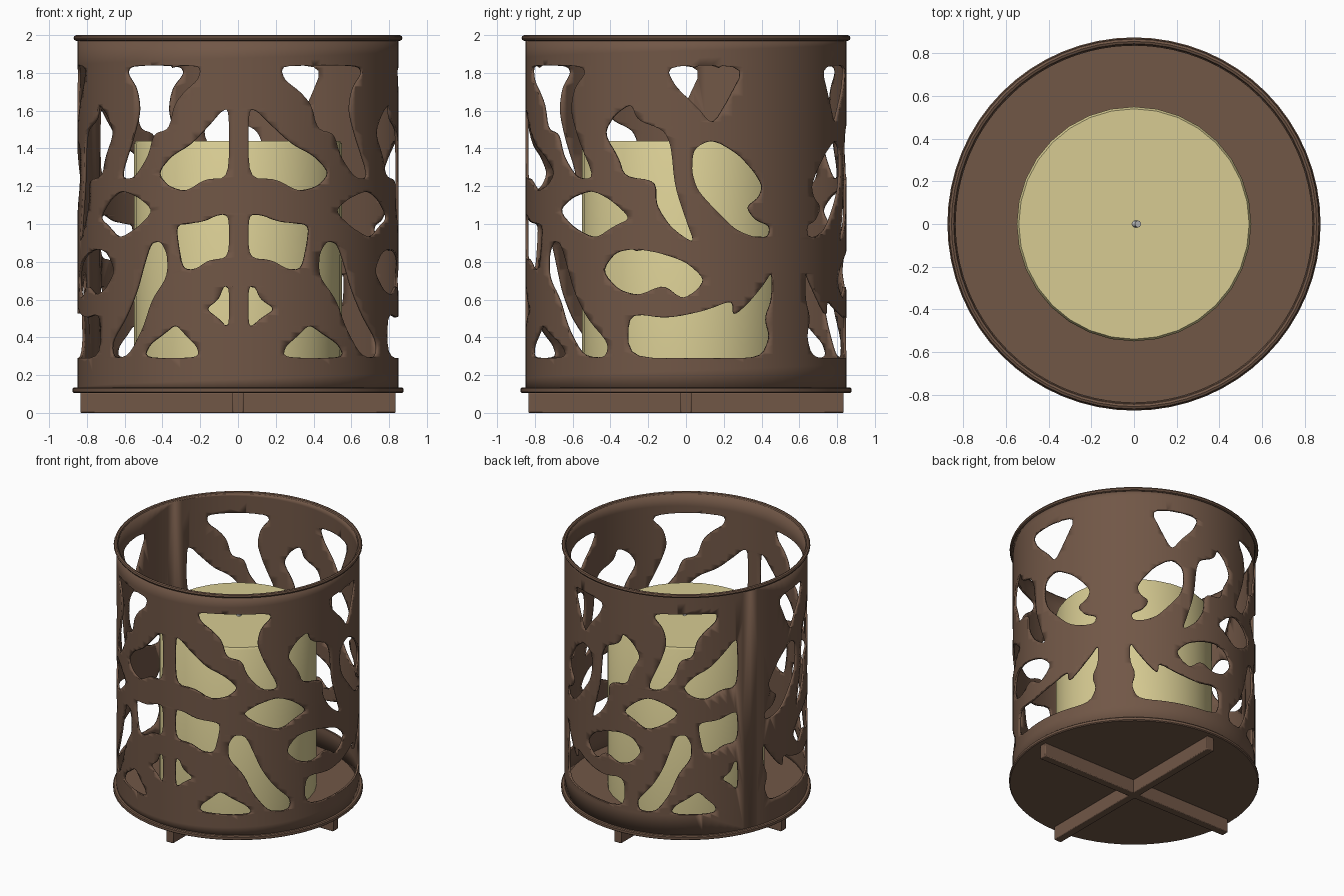
import bpy, bmesh, math
from mathutils import Vector

if "Cube" in bpy.data.objects:
    bpy.data.objects.remove(bpy.data.objects["Cube"])

R, Z0, Z1 = 0.85, 0.12, 1.985
SEAM = -203.0          # azimuth (degrees) where the rolled sheet closes


def material(name, rgb):
    m = bpy.data.materials.new(name)
    m.diffuse_color = (*rgb, 1)
    m.use_nodes = True
    m.node_tree.nodes["Principled BSDF"].inputs["Base Color"].default_value = m.diffuse_color
    return m


brown = material("brown_metal", (0.165, 0.095, 0.062))
cream = material("cream_wax", (0.68, 0.60, 0.29))


def finish(ob, name, mat=None, angle=35):
    ob.name = name
    if mat:
        ob.data.materials.append(mat)
    bpy.ops.object.select_all(action='DESELECT')
    ob.select_set(True)
    bpy.context.view_layer.objects.active = ob
    bpy.ops.object.shade_smooth_by_angle(angle=math.radians(angle))
    return ob


def lathe(name, profile, mat, n=64, closed=False):
    """Revolve an (r, z) profile around the z axis."""
    bm = bmesh.new()
    vs = [bm.verts.new((r, 0, z)) for r, z in profile]
    es = [bm.edges.new(p) for p in zip(vs, vs[1:])]
    if closed:
        es.append(bm.edges.new((vs[-1], vs[0])))
    bmesh.ops.spin(bm, geom=vs + es, cent=(0, 0, 0), axis=(0, 0, 1),
                   angle=2 * math.pi, steps=n)
    bmesh.ops.remove_doubles(bm, verts=bm.verts, dist=1e-5)
    bmesh.ops.recalc_face_normals(bm, faces=bm.faces)
    me = bpy.data.meshes.new(name)
    bm.to_mesh(me)
    ob = bpy.data.objects.new(name, me)
    bpy.context.collection.objects.link(ob)
    return finish(ob, name, mat)


# Hole outlines seen from the front (x, z)
front = [
    [(.23, 1.81), (.25, 1.84), (.64, 1.84), (.665, 1.80), (.61, 1.72), (.59, 1.6), (.63, 1.45),
     (.70, 1.24), (.62, 1.24), (.54, 1.36), (.51, 1.48), (.42, 1.50), (.39, 1.63), (.33, 1.70), (.25, 1.76)],
    [(.055, 1.24), (.055, 1.61), (.10, 1.60), (.17, 1.53), (.29, 1.42), (.41, 1.36), (.49, 1.27),
     (.43, 1.2), (.32, 1.17), (.2, 1.24)],
    [(.055, .82), (.055, 1.05), (.12, 1.05), (.22, 1.01), (.38, 1.0), (.37, .9), (.34, .76), (.26, .76), (.18, .81)],
    [(.055, .44), (.055, .67), (.09, .67), (.12, .6), (.2, .55), (.12, .5)],
    [(.24, .29), (.25, .35), (.32, .41), (.38, .47), (.45, .42), (.54, .36), (.57, .29)],
    [(.43, .84), (.47, .91), (.53, .90), (.57, .78), (.61, .64), (.67, .5), (.745, .37), (.735, .29),
     (.65, .30), (.57, .45), (.52, .6), (.43, .72)],
]
# Hole outlines seen from the right (y, z)
side = [
    [(-.44, 1.48), (-.38, 1.58), (-.29, 1.64), (-.26, 1.55), (-.12, 1.5), (-.08, 1.42), (-.06, 1.2),
     (0, 1.02), (.05, .89), (-.08, .98), (-.16, 1.1), (-.16, 1.23), (-.33, 1.25), (-.36, 1.35)],
    [(-.11, 1.84), (.32, 1.84), (.22, 1.65), (.14, 1.52), (.06, 1.62), (-.06, 1.73)],
    [(.03, 1.28), (.04, 1.40), (.14, 1.45), (.28, 1.37), (.37, 1.27), (.41, 1.2), (.39, 1.14),
     (.32, 1.09), (.37, 1.02), (.45, .99), (.44, .93), (.36, .93), (.26, .97), (.15, 1.08), (.06, 1.18)],
    [(-.68, 1.07), (-.61, 1.14), (-.5, 1.18), (-.4, 1.13), (-.29, 1.03), (-.38, .99), (-.48, .92), (-.6, .98)],
    [(-.45, .75), (-.38, .85), (-.28, .87), (-.15, .85), (0, .8), (.1, .71), (.06, .65), (-.02, .60),
     (-.12, .68), (-.25, .62), (-.36, .65)],
    [(-.31, .53), (-.1, .5), (.1, .54), (.25, .60), (.25, .51), (.33, .58), (.42, .69), (.46, .76),
     (.46, .6), (.42, .5), (.45, .40), (.40, .29), (.1, .29), (-.31, .29)],
]
holes = [[(-90 + math.degrees(math.asin(a / R)), z) for a, z in h] for h in front]
holes += [[(math.degrees(math.asin(a / R)), z) for a, z in h] for h in side]

# Repeat the panel: mirrored about the front column, and about the wide right-back column
K = 0.86
panels = list(holes)
panels += [[(-90 - K * (a + 90), z) for a, z in h] for h in holes]
panels += [[(41 + K * (41 - a), z) for a, z in h] for h in holes]


def soften(pts, t=0.2):
    out = []
    for p, q in zip(pts, pts[1:] + pts[:1]):
        out.append((p[0] + (q[0] - p[0]) * t, p[1] + (q[1] - p[1]) * t))
        out.append((q[0] + (p[0] - q[0]) * t, q[1] + (p[1] - q[1]) * t))
    return out


# Flat pierced sheet as a filled curve, then rolled into a cylinder
S = R * math.pi / 180
cu = bpy.data.curves.new("sheet", 'CURVE')
cu.dimensions, cu.fill_mode = '2D', 'BOTH'
loops = [[(SEAM, Z0), (SEAM + 360, Z0), (SEAM + 360, Z1), (SEAM, Z1)]]
loops += [soften(soften(h), 0.25) for h in panels]
for pts in loops:
    sp = cu.splines.new('POLY')
    sp.points.add(len(pts) - 1)
    for p, (a, z) in zip(sp.points, pts):
        p.co = (a * S, z, 0, 1)
    sp.use_cyclic_u = True
sheet = bpy.data.objects.new("sheet", cu)
bpy.context.collection.objects.link(sheet)
bpy.context.view_layer.update()
me = bpy.data.meshes.new_from_object(sheet.evaluated_get(bpy.context.evaluated_depsgraph_get()))
bpy.data.objects.remove(sheet)

bm = bmesh.new()
bm.from_mesh(me)
bmesh.ops.remove_doubles(bm, verts=bm.verts, dist=1e-5)
for i in range(1, 90):
    bmesh.ops.bisect_plane(bm, geom=bm.verts[:] + bm.edges[:] + bm.faces[:], dist=1e-5,
                           plane_co=((SEAM + 4 * i) * S, 0, 0), plane_no=(1, 0, 0))
for v in bm.verts:
    a, z = v.co.x / R, v.co.y
    v.co = Vector((R * math.cos(a), R * math.sin(a), z))
bmesh.ops.remove_doubles(bm, verts=bm.verts, dist=1e-5)
bm.normal_update()
flip = [f for f in bm.faces if f.normal.dot(Vector((*f.calc_center_median().xy, 0))) < 0]
bmesh.ops.reverse_faces(bm, faces=flip)
bm.to_mesh(me)
bm.free()
shell = bpy.data.objects.new("pierced_shell", me)
bpy.context.collection.objects.link(shell)
sol = shell.modifiers.new("thickness", 'SOLIDIFY')
sol.thickness, sol.offset = 0.014, -1
me.materials.clear()
finish(shell, "pierced_shell", brown, 40)

# Rolled top rim
lathe("top_rim", [(.856 + .015 * math.cos(t * math.pi / 4), 1.985 + .015 * math.sin(t * math.pi / 4))
                  for t in range(8)], brown, closed=True)

# Base plate
lathe("base_plate", [(0, .105), (.868, .105), (.875, .111), (.875, .129), (.868, .135), (0, .135)], brown)

# Candle and wick
lathe("candle", [(0, .135), (.55, .135), (.55, 1.425), (.54, 1.44), (0, 1.44)], cream, n=32)
bpy.ops.mesh.primitive_cylinder_add(vertices=12, radius=.016, depth=.03, location=(.012, 0, 1.45),
                                    rotation=(0, .5, 0))
finish(bpy.context.object, "wick")

# Crossed foot bars
for name, rot in (("foot_bar_x", 0), ("foot_bar_y", math.pi / 2)):
    bpy.ops.mesh.primitive_cube_add(size=1, location=(0, 0, .0535), rotation=(0, 0, rot))
    bar = bpy.context.object
    bar.scale = (1.67, .06, .107)
    bpy.ops.object.transform_apply(location=False, rotation=False, scale=True)
    bv = bar.modifiers.new("bevel", 'BEVEL')
    bv.width, bv.segments = .006, 2
    finish(bar, name, brown)
